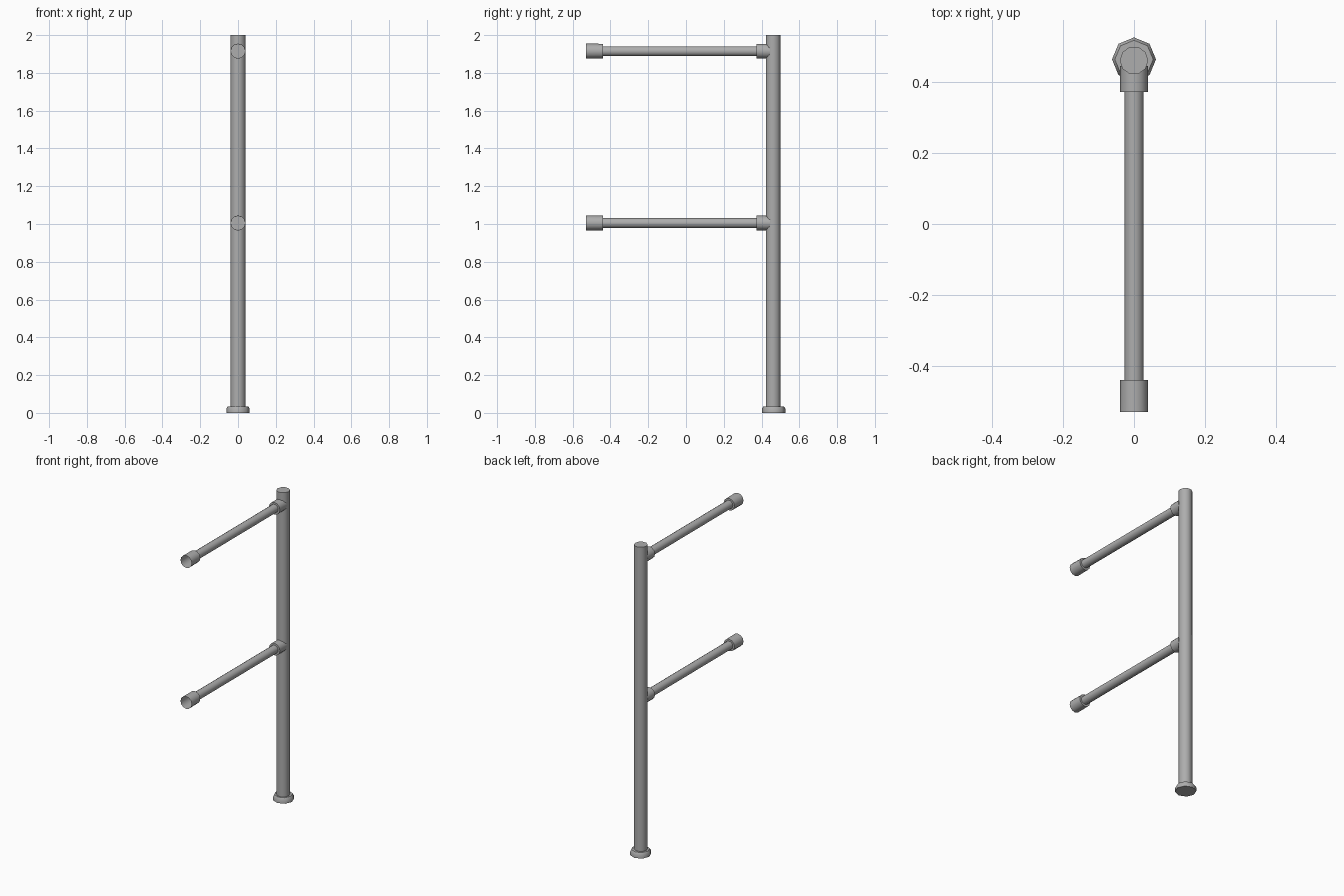
import bpy, bmesh, math
from mathutils import Matrix, Vector

cube = bpy.data.objects.get("Cube")
if cube:
    bpy.data.objects.remove(cube, do_unlink=True)

grey = bpy.data.materials.new("grey metal")
grey.use_nodes = True
colour = (0.42, 0.42, 0.42, 1)
grey.diffuse_color = colour
grey.node_tree.nodes["Principled BSDF"].inputs["Base Color"].default_value = colour

POST_Y = 0.461


def turned(name, profile, sides, origin, along_y=False, cap_start=True, cap_end=True, phase=0.0):
    """Sweep (distance, radius) rings along z or y."""
    bm = bmesh.new()
    rings = []
    for d, r in profile:
        angles = [phase + math.tau * i / sides for i in range(sides)]
        rings.append([bm.verts.new((r * math.cos(a), r * math.sin(a), d)) for a in angles])
    for low, high in zip(rings, rings[1:]):
        for i in range(sides):
            j = (i + 1) % sides
            bm.faces.new((low[i], low[j], high[j], high[i]))
    if cap_start:
        bm.faces.new(rings[0][::-1])
    if cap_end:
        bm.faces.new(rings[-1])
    turn = Matrix.Rotation(-math.pi / 2, 4, "X") if along_y else Matrix()
    bm.transform(Matrix.Translation(Vector(origin)) @ turn)
    mesh = bpy.data.meshes.new(name)
    bm.to_mesh(mesh)
    bm.free()
    mesh.materials.append(grey)
    obj = bpy.data.objects.new(name, mesh)
    bpy.context.collection.objects.link(obj)
    bpy.ops.object.select_all(action="DESELECT")
    obj.select_set(True)
    bpy.context.view_layer.objects.active = obj
    bpy.ops.object.shade_smooth_by_angle(angle=math.radians(50))
    return obj


# Upright post and its foot flange
turned("post", [(0.02, 0.04), (2.0, 0.04)], 10, (0, POST_Y, 0))
turned("foot_flange", [(0, 0.062), (0.022, 0.062), (0.035, 0.054)], 8,
       (0, POST_Y + 0.003, 0), phase=math.pi / 2)

# Two rails, each with a socket at the post and an open socket at the free end
for level, z in (("lower", 1.005), ("upper", 1.915)):
    turned(level + "_rail", [(-0.445, 0.027), (0.38, 0.027)], 10, (0, 0, z), True)
    turned(level + "_post_socket", [(0.372, 0.039), (0.445, 0.039)], 12, (0, 0, z), True)
    turned(level + "_open_socket", [(-0.53, 0.04), (-0.44, 0.039)], 12, (0, 0, z), True,
           cap_start=False)
